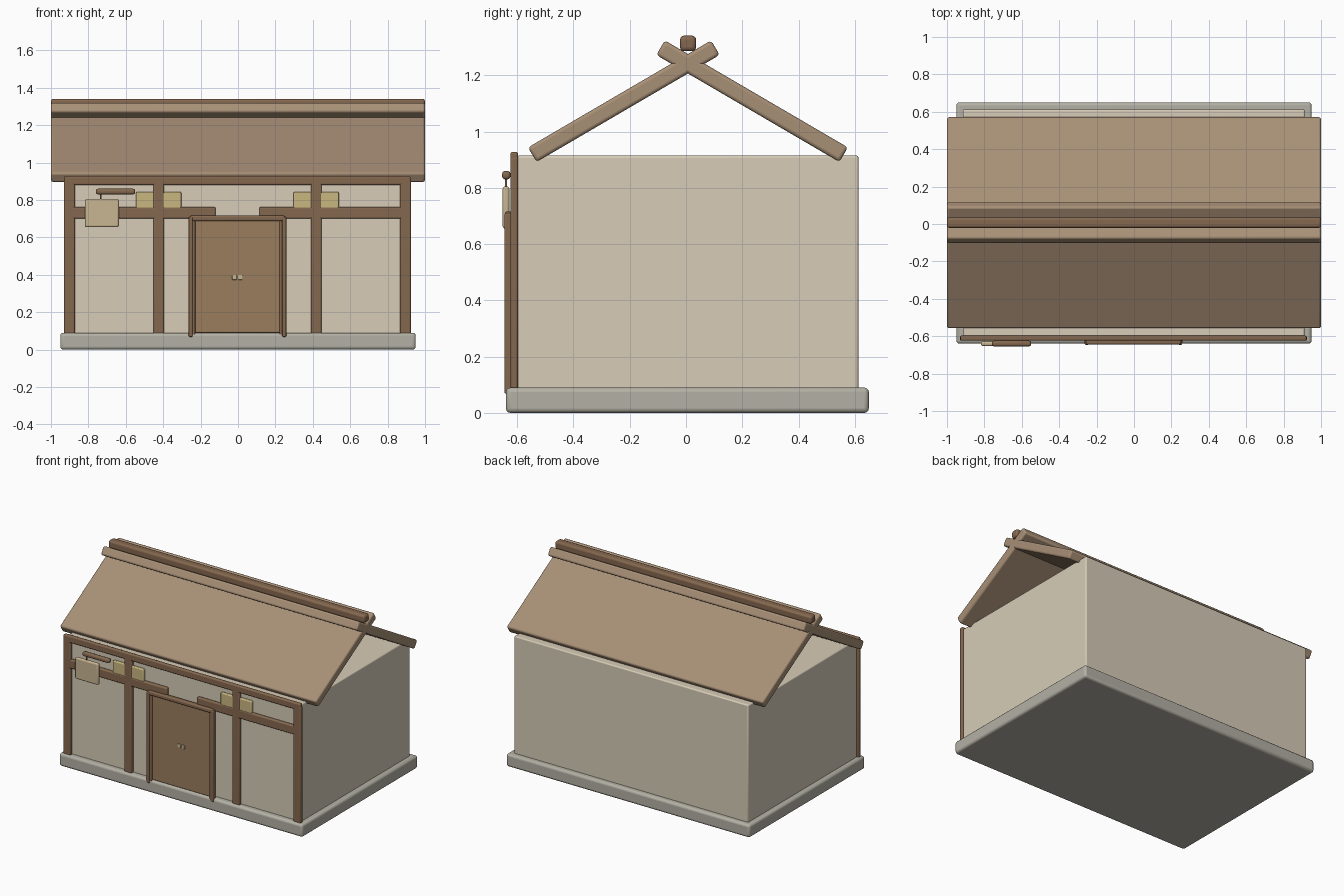
import bpy, math

if "Cube" in bpy.data.objects:
    bpy.data.objects.remove(bpy.data.objects["Cube"])

CX = -0.003  # slight sideways offset of the facade


def material(name, r, g, b):
    m = bpy.data.materials.new(name)
    m.diffuse_color = tuple((c / 255) ** 2.2 for c in (r, g, b)) + (1,)
    m.use_nodes = True
    m.node_tree.nodes["Principled BSDF"].inputs["Base Color"].default_value = m.diffuse_color
    return m


STONE = material("stone", 178, 175, 163)
PLASTER = material("plaster", 214, 203, 182)
ROOF = material("roof_wood", 166, 142, 117)
WOOD = material("dark_wood", 132, 104, 80)
DOOR = material("door_wood", 154, 125, 94)
SIGN = material("pale_wood", 200, 180, 145)
PAPER = material("straw_panel", 200, 182, 128)


def box(name, x, y, z, mat, bevel=0.008, tilt=0.0):
    """Bevelled box from (min, max) ranges, optionally tilted about x."""
    bpy.ops.mesh.primitive_cube_add(size=1)
    o = bpy.context.object
    o.name = name
    o.location = [(a + b) / 2 for a, b in (x, y, z)]
    o.scale = [b - a for a, b in (x, y, z)]
    bpy.ops.object.transform_apply(location=False, rotation=False, scale=True)
    o.rotation_euler.x = tilt
    b = o.modifiers.new("soft_edges", 'BEVEL')
    b.width = bevel
    b.segments = 3
    o.data.materials.append(mat)
    bpy.ops.object.shade_smooth_by_angle(angle=math.radians(35))
    return o


# Foundation and walls
box("foundation", (-0.95, 0.95), (-0.64, 0.65), (0, 0.09), STONE, 0.016)
box("walls", (-0.915, 0.912), (-0.601, 0.613), (0.08, 0.915), PLASTER, 0.008)

# Crossing roof slabs and the ridge pole
for name, s in (("front_roof", 1), ("back_roof", -1)):
    yc, zc = 0.007 - s * 0.228, 1.108
    box(name, (-1, 1), (yc - 0.377, yc + 0.377), (zc - 0.03, zc + 0.03),
        ROOF, 0.012, s * math.radians(30.3))
box("ridge_pole", (-1, 1), (-0.021, 0.036), (1.286, 1.341), WOOD, 0.014)

# Timber frame on the facade
FRAME_Y = (-0.624, -0.597)
box("top_beam", (-0.928, 0.922), FRAME_Y, (0.88, 0.928), WOOD)
for side, s in (("left", -1), ("right", 1)):
    for part, px in (("corner_post", 0.898), ("inner_post", 0.421)):
        c = CX + s * px
        box(f"{side}_{part}", (c - 0.029, c + 0.029), FRAME_Y, (0.075, 0.91), WOOD)
    xs = sorted((CX + s * 0.117, CX + s * 0.89))
    box(f"{side}_rail", xs, FRAME_Y, (0.70, 0.762), WOOD)
    # Pair of square panels either side of the inner post
    for k in (-1, 1):
        c = CX + s * 0.421 + k * 0.064
        box(f"{side}_panel", (c - 0.057, c + 0.057), (-0.621, -0.598),
            (0.70, 0.843), PAPER, 0.006)
    # Door jamb: outer and inner strips
    for part, px, yf in (("outer_jamb", 0.25, -0.646), ("inner_jamb", 0.236, -0.638)):
        c = CX + s * px
        box(f"{side}_{part}", (c - 0.011, c + 0.011), (yf, -0.615),
            (0.068, 0.71), WOOD, 0.006)
    c = CX + s * 0.015
    box(f"{side}_door_pull", (c - 0.013, c + 0.013), (-0.634, -0.615),
        (0.373, 0.40), SIGN, 0.004)

# Door and lintel
box("door", (-0.236, 0.23), (-0.628, -0.597), (0.09, 0.695), DOOR, 0.006)
box("door_lintel", (-0.257, 0.251), (-0.644, -0.61), (0.688, 0.716), WOOD, 0.008)

# Hanging sign with its bracket and cord
box("sign_bracket", (-0.76, -0.55), (-0.654, -0.624), (0.83, 0.86), WOOD, 0.011)
box("sign_cord", (-0.737, -0.729), (-0.644, -0.636), (0.79, 0.84), WOOD, 0.002)
box("hanging_sign", (-0.818, -0.637), (-0.652, -0.628), (0.655, 0.805), SIGN, 0.009)
